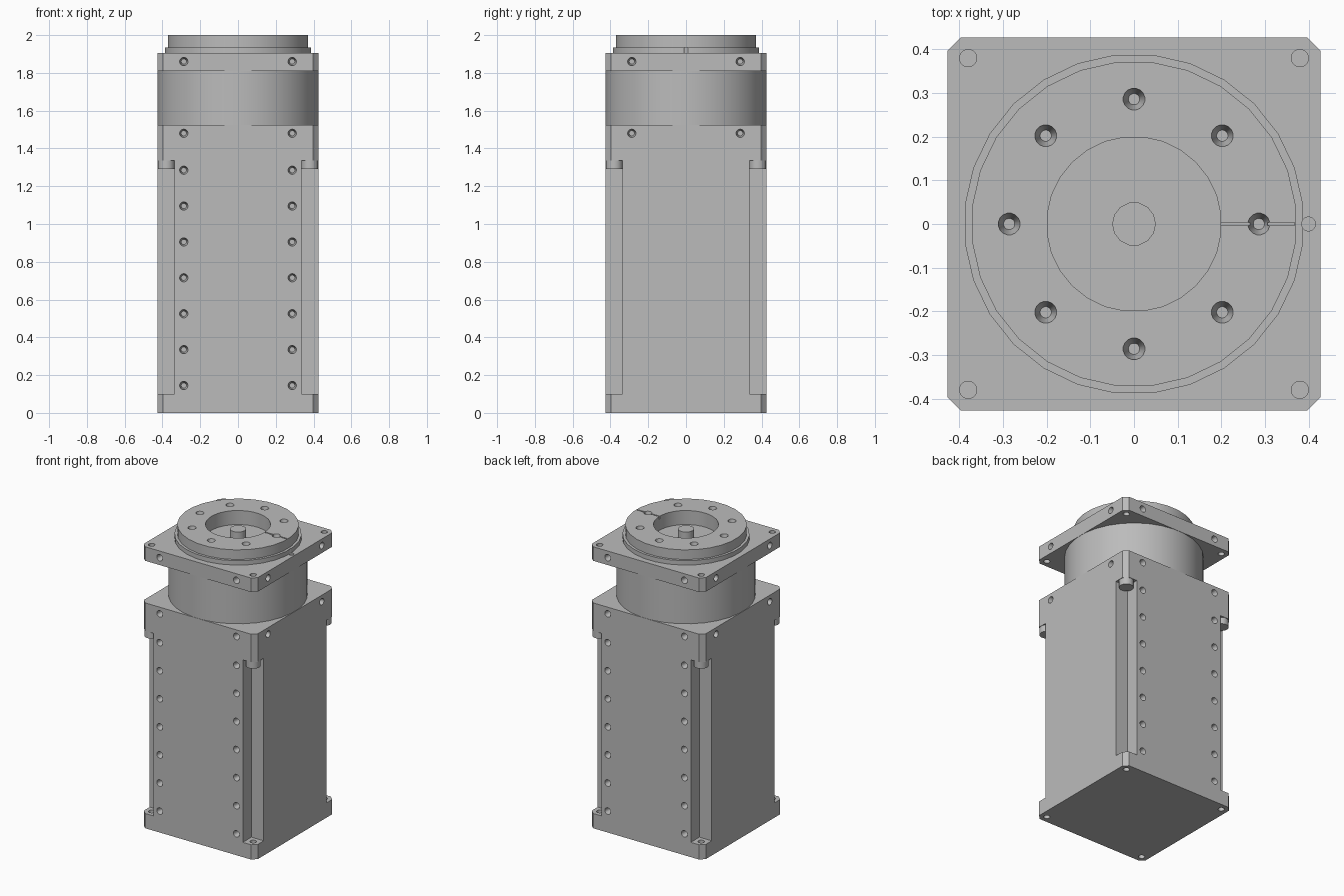
import bpy, bmesh, math
from mathutils import Matrix, Vector

cube = bpy.data.objects.get("Cube")
if cube:
    bpy.data.objects.remove(cube, do_unlink=True)

W, CH = 0.427, 0.03          # half width and corner chamfer of the housing
BOLT = 0.38                  # corner bolt offset
CORNERS = [(sx, sy) for sx in (-1, 1) for sy in (-1, 1)]

grey = bpy.data.materials.new("machined_grey")
grey.use_nodes = True
grey.diffuse_color = (0.5, 0.5, 0.5, 1)
grey.node_tree.nodes["Principled BSDF"].inputs["Base Color"].default_value = (0.5, 0.5, 0.5, 1)


def make(name, bm):
    bmesh.ops.recalc_face_normals(bm, faces=bm.faces)
    me = bpy.data.meshes.new(name)
    bm.to_mesh(me)
    bm.free()
    me.materials.append(grey)
    ob = bpy.data.objects.new(name, me)
    bpy.context.collection.objects.link(ob)
    return ob


def add_cone(bm, start, direction, r1, r2, depth, n=16):
    """Cylinder or taper running from start along direction."""
    d = Vector(direction).normalized()
    rot = d.to_track_quat('Z', 'Y').to_matrix().to_4x4()
    m = Matrix.Translation(Vector(start) + d * depth / 2) @ rot @ Matrix.Rotation(math.pi / n, 4, 'Z')
    bmesh.ops.create_cone(bm, cap_ends=True, segments=n, radius1=r1, radius2=r2, depth=depth, matrix=m)


def add_box(bm, lo, hi):
    lo, hi = Vector(lo), Vector(hi)
    m = Matrix.Translation((lo + hi) / 2) @ Matrix.Diagonal((*(hi - lo), 1))
    bmesh.ops.create_cube(bm, size=1, matrix=m)


def chamfered_block(name, z0, z1):
    bm = bmesh.new()
    a, b = W, W - CH
    pts = [(a, -b), (a, b), (b, a), (-b, a), (-a, b), (-a, -b), (-b, -a), (b, -a)]
    face = bm.faces.new([bm.verts.new((x, y, z0)) for x, y in pts])
    ext = bmesh.ops.extrude_face_region(bm, geom=[face])
    bmesh.ops.translate(bm, vec=(0, 0, z1 - z0),
                        verts=[g for g in ext["geom"] if isinstance(g, bmesh.types.BMVert)])
    return make(name, bm)


def cylinder(name, x, y, z0, z1, r, n):
    bm = bmesh.new()
    add_cone(bm, (x, y, z0), (0, 0, 1), r, r, z1 - z0, n)
    return make(name, bm)


def cut(ob, bm):
    """Subtract the shapes in bm from ob and bake the result."""
    tool = make("cutter", bm)
    tool.hide_render = True
    mod = ob.modifiers.new("cut", 'BOOLEAN')
    mod.operation, mod.solver, mod.object = 'DIFFERENCE', 'EXACT', tool
    deps = bpy.context.evaluated_depsgraph_get()
    me = bpy.data.meshes.new_from_object(ob.evaluated_get(deps))
    ob.modifiers.clear()
    ob.data = me
    bpy.data.objects.remove(tool, do_unlink=True)


def side_hole(bm, normal, offset, z):
    """Small tapered hole in one of the four side faces."""
    n = Vector(normal)
    across = Vector((-n.y, n.x, 0))
    start = n * (W + 0.004) + across * offset + Vector((0, 0, z))
    add_cone(bm, start, -n, 0.023, 0.014, 0.05)


SIDES = [(0, -1, 0), (0, 1, 0), (1, 0, 0), (-1, 0, 0)]

# Main housing with square corner channels
housing = chamfered_block("housing", 0, 1.525)
bm = bmesh.new()
for sx, sy in CORNERS:
    xs, ys = sorted((sx * 0.335, sx * 0.5)), sorted((sy * 0.335, sy * 0.5))
    add_box(bm, (xs[0], ys[0], 0.1), (xs[1], ys[1], 1.335))
cut(housing, bm)

# Hole rows on front and back, one pair near the top of every side, foot holes
bm = bmesh.new()
for n in SIDES:
    heights = [0.145 + 0.19 * i for i in range(7)] if n[1] else []
    for z in heights + [1.48]:
        for off in (-0.287, 0.287):
            side_hole(bm, n, off, z)
for sx, sy in CORNERS:
    add_cone(bm, (sx * BOLT, sy * BOLT, -0.02), (0, 0, 1), 0.02, 0.02, 0.14)
cut(housing, bm)

# Bolt heads hanging in the corner channels
bolts = [cylinder("bolt_head", sx * BOLT, sy * BOLT, 1.29, 1.335, 0.045, 20) for sx, sy in CORNERS]

# Round neck between the housing and the top plate
neck = cylinder("neck", 0, 0, 1.525, 1.81, 0.427, 32)

# Square top plate with corner, side and locating holes
plate = chamfered_block("top_plate", 1.81, 1.905)
bm = bmesh.new()
for n in SIDES:
    for off in (-0.287, 0.287):
        side_hole(bm, n, off, 1.86)
for sx, sy in CORNERS:
    add_cone(bm, (sx * BOLT, sy * BOLT, 1.79), (0, 0, 1), 0.02, 0.02, 0.14)
add_cone(bm, (0.4, 0, 1.885), (0, 0, 1), 0.016, 0.016, 0.1)
cut(plate, bm)

# Stepped output flange, spun from its cross-section
bm = bmesh.new()
section = [(0.39, 1.895), (0.39, 1.935), (0.373, 1.935), (0.373, 2.0), (0.2, 2.0), (0.2, 1.895)]
N = 28
rings = []
for i in range(N):
    a = 2 * math.pi * (i + 0.5) / N
    rings.append([bm.verts.new((r * math.cos(a), r * math.sin(a), z)) for r, z in section])
for i in range(N):
    p, q = rings[i], rings[(i + 1) % N]
    for j in range(len(section)):
        k = (j + 1) % len(section)
        bm.faces.new((p[j], q[j], q[k], p[k]))
flange = make("output_flange", bm)

# Radial groove, locating notch, then the ring of eight holes
bm = bmesh.new()
add_box(bm, (0.18, -0.004, 1.98), (0.368, 0.004, 2.02))
add_cone(bm, (0.4, 0, 1.88), (0, 0, 1), 0.016, 0.016, 0.1)
cut(flange, bm)
bm = bmesh.new()
for i in range(8):
    a = i * math.pi / 4
    add_cone(bm, (0.286 * math.cos(a), 0.286 * math.sin(a), 2.004), (0, 0, -1), 0.026, 0.013, 0.06)
cut(flange, bm)

# Centre post inside the bore
post = cylinder("centre_post", 0, 0, 1.9, 1.97, 0.05, 14)

# Smooth the round walls, keep the edges crisp
bpy.ops.object.select_all(action='DESELECT')
for ob in [housing, neck, plate, flange, post] + bolts:
    ob.select_set(True)
bpy.context.view_layer.objects.active = housing
bpy.ops.object.shade_smooth_by_angle(angle=math.radians(30))
